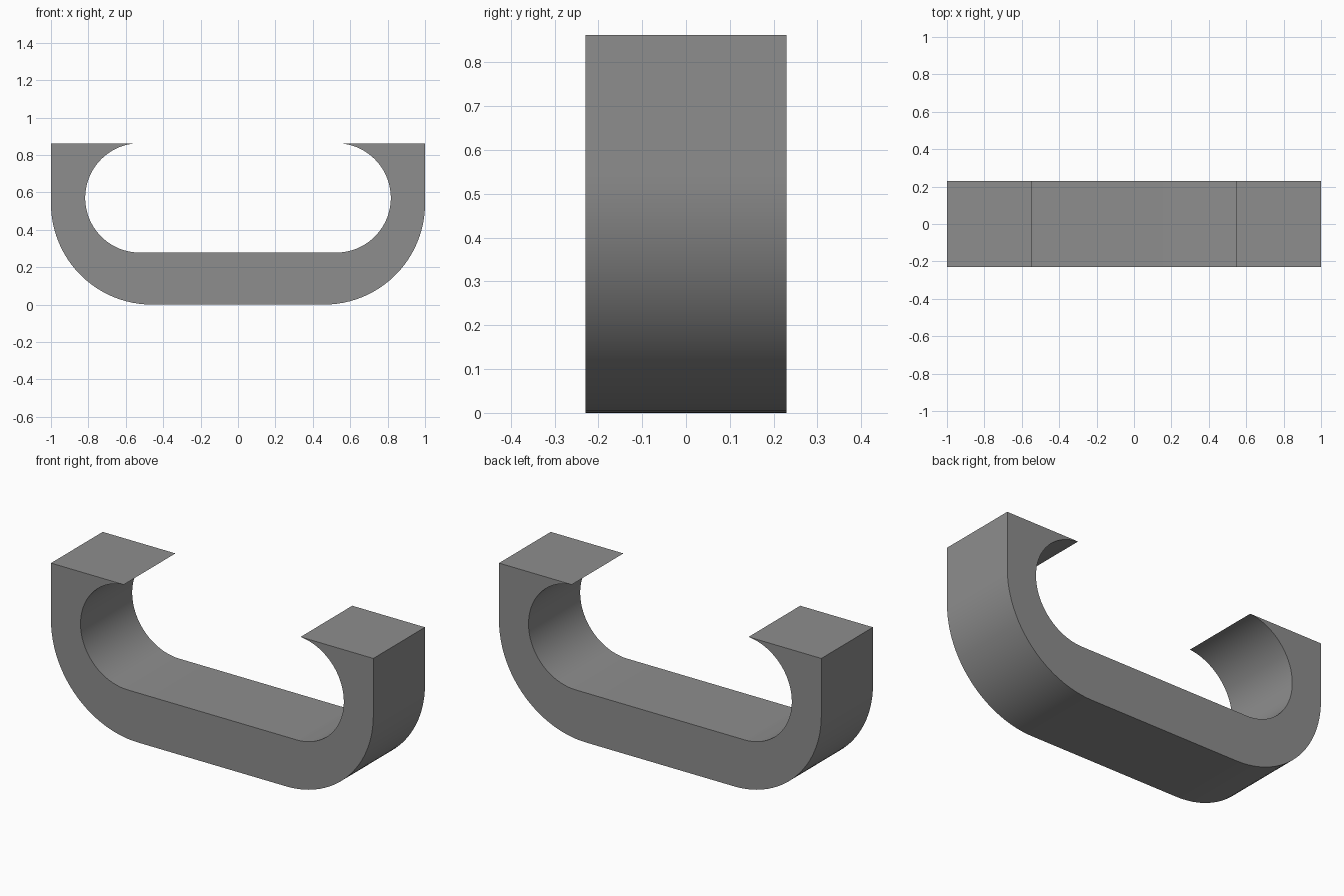
import bpy, bmesh, math

if "Cube" in bpy.data.objects:
    bpy.data.objects.remove(bpy.data.objects["Cube"])

HALF_DEPTH = 0.229
TOP = 0.862


def arc(cx, cz, r, start, end, steps):
    """Points along an arc in the xz plane, angles in degrees."""
    angles = [math.radians(start + (end - start) * i / steps) for i in range(steps + 1)]
    return [(cx + r * math.cos(a), cz + r * math.sin(a)) for a in angles]


# Right half of the profile: rounded outer corner, flat top, hooked inner curve
outer = arc(0.46, 0.54, 0.54, -90, 0, 24)
inner_r, inner_z = 0.2925, 0.5705
tip_angle = math.degrees(math.asin((TOP - inner_z) / inner_r))
inner = arc(0.5245, inner_z, inner_r, tip_angle, -90, 40)
right = outer + [(1.0, TOP)] + inner
profile = right + [(-x, z) for x, z in reversed(right)]

# Extrude the profile through the depth
bm = bmesh.new()
face = bm.faces.new([bm.verts.new((x, -HALF_DEPTH, z)) for x, z in profile])
ext = bmesh.ops.extrude_face_region(bm, geom=[face], use_keep_orig=True)
new_verts = [g for g in ext["geom"] if isinstance(g, bmesh.types.BMVert)]
bmesh.ops.translate(bm, verts=new_verts, vec=(0, 2 * HALF_DEPTH, 0))
bmesh.ops.recalc_face_normals(bm, faces=bm.faces)
mesh = bpy.data.meshes.new("hooked_channel")
bm.to_mesh(mesh)
bm.free()

# Plain grey finish
grey = bpy.data.materials.new("grey")
grey.diffuse_color = (0.27, 0.27, 0.27, 1)
grey.use_nodes = True
grey.node_tree.nodes["Principled BSDF"].inputs["Base Color"].default_value = grey.diffuse_color
mesh.materials.append(grey)

channel = bpy.data.objects.new("hooked_channel", mesh)
bpy.context.collection.objects.link(channel)
bpy.context.view_layer.objects.active = channel
channel.select_set(True)
bpy.ops.object.shade_smooth_by_angle(angle=math.radians(30))
